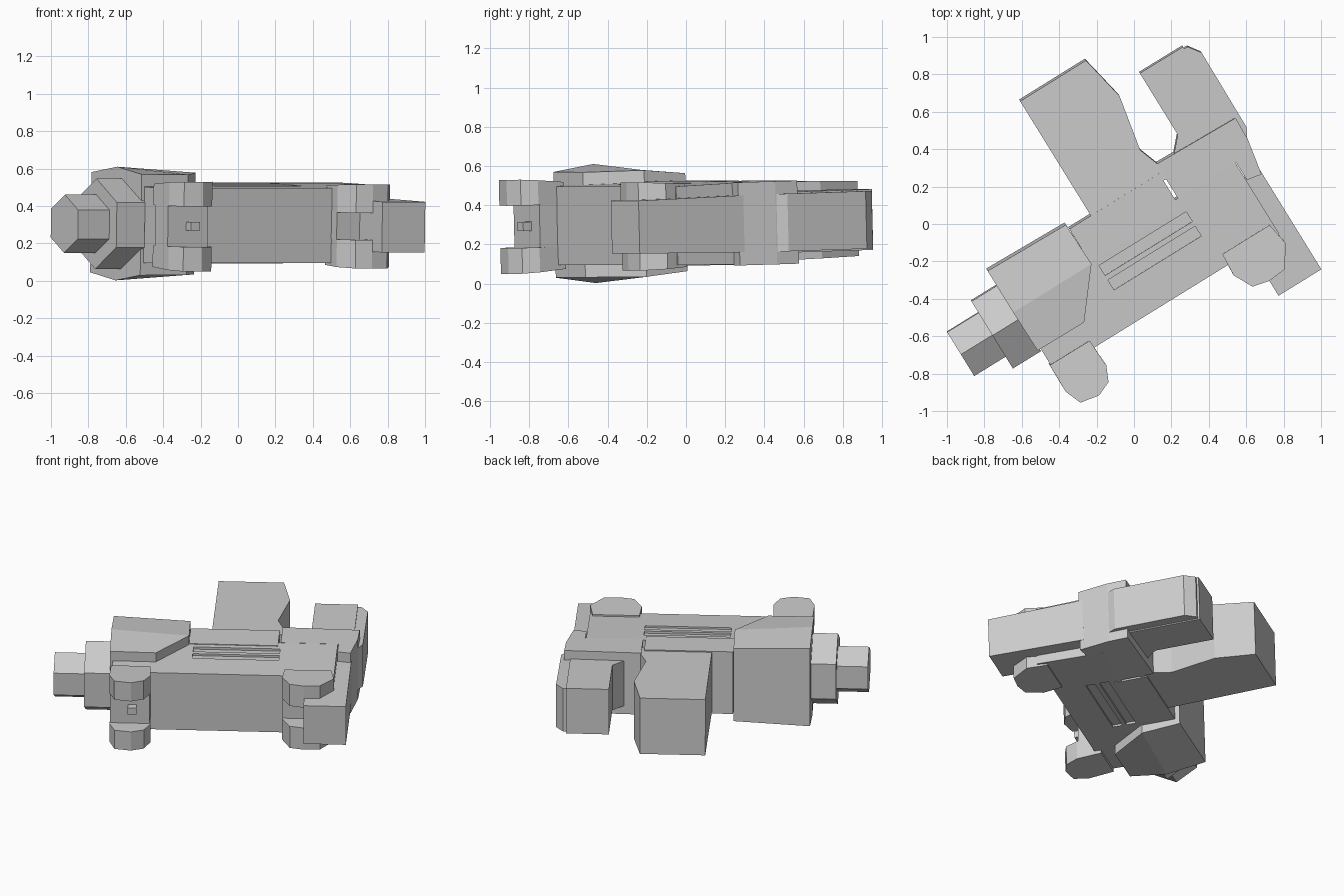
import bpy, bmesh
from math import atan, radians
from mathutils import Matrix

if "Cube" in bpy.data.objects:
    bpy.data.objects.remove(bpy.data.objects["Cube"])

# Common frame: the whole model lies flat, turned in plan and slightly tilted
FRAME = (Matrix.Translation((0, 0, 0.308)) @ Matrix.Rotation(radians(31.7), 4, 'Z')
         @ Matrix.Rotation(atan(0.028), 4, 'X'))


def prism(name, pts, lo=None, crease=None):
    """Outline of (u, v, half_height); symmetric about the mid plane,
    or from lo up to the height and mirrored below when lo is given."""
    bm = bmesh.new()
    top = [bm.verts.new(p) for p in pts]
    bot = [bm.verts.new((u, v, -h if lo is None else lo)) for u, v, h in pts]
    bm.faces.new(top)
    bm.faces.new(bot[::-1])
    n = len(pts)
    for i in range(n):
        j = (i + 1) % n
        bm.faces.new((top[i], bot[i], bot[j], top[j]))
    if crease:
        for ring in (top, bot):
            bmesh.ops.connect_verts(bm, verts=[ring[i] for i in crease])
    bmesh.ops.recalc_face_normals(bm, faces=bm.faces)
    me = bpy.data.meshes.new(name)
    bm.to_mesh(me)
    bm.free()
    ob = bpy.data.objects.new(name, me)
    bpy.context.collection.objects.link(ob)
    ob.matrix_world = FRAME
    if lo is not None:
        m = ob.modifiers.new("Mirror", 'MIRROR')
        m.use_axis = (False, False, True)
        m.use_mirror_merge = False
    return ob


def slab(name, u0, u1, v0, v1, h0, h1=None, lo=None):
    h1 = h0 if h1 is None else h1
    return prism(name, [(u0, v0, h0), (u1, v0, h0), (u1, v1, h1), (u0, v1, h1)], lo)


def flat(pts, h):
    return [(u, v, h) for u, v in pts]


# Main body with two long shallow slots on each side
body = slab("main_body", -0.775, 0.633, -0.445, 0.0, 0.2, 0.211)
for k, v in enumerate((-0.147, -0.238)):
    cutter = slab(f"slot_cutter_{k}", -0.276, 0.272, v, v + 0.062, 0.3, lo=0.193)
    cutter.hide_render = True
    cutter.hide_viewport = False
    cutter.display_type = 'WIRE'
    b = body.modifiers.new("Slot", 'BOOLEAN')
    b.operation = 'DIFFERENCE'
    b.solver = 'EXACT'
    b.object = cutter
bpy.context.view_layer.update()
deps = bpy.context.evaluated_depsgraph_get()
cut_mesh = bpy.data.meshes.new_from_object(body.evaluated_get(deps))
body.modifiers.clear()
body.data = cut_mesh
for o in [o for o in bpy.data.objects if o.name.startswith("slot_cutter")]:
    bpy.data.objects.remove(o)

# Lower panel under the body
slab("lower_panel", -0.308, 0.256, -0.05, 0.165, 0.214)

# Wide front housing with a creased cheek on each side
prism("front_housing", [(-0.798, 0.205, 0.268), (-0.798, -0.055, 0.304), (-0.794, -0.298, 0.27),
                        (-0.503, -0.3, 0.268), (-0.306, -0.055, 0.272), (-0.312, 0.195, 0.25)],
      crease=(1, 4))


# Six-sided stepped muzzle
def hex_tube(name, u0, u1, half_v, side, peak, mid=-0.103):
    prism(name, [(u0, mid + half_v, side), (u0, mid, peak), (u0, mid - half_v, side),
                 (u1, mid - half_v, side), (u1, mid, peak), (u1, mid + half_v, side)],
          crease=(1, 4))


hex_tube("muzzle_collar", -0.957, -0.78, 0.211, 0.12, 0.242)
hex_tube("muzzle_tip", -1.154, -0.94, 0.138, 0.077, 0.156)

# Front sight: paired ears, bridge and post
prism("front_sight_ears", [(-0.78, -0.40, 0.222), (-0.782, -0.563, 0.235), (-0.746, -0.656, 0.24),
                           (-0.64, -0.675, 0.24), (-0.56, -0.641, 0.24), (-0.523, -0.559, 0.235),
                           (-0.53, -0.40, 0.222)], lo=0.108)
slab("front_sight_bridge", -0.78, -0.53, -0.55, -0.42, 0.108)
slab("front_sight_post", -0.665, -0.61, -0.6, -0.54, 0.023)

# Rear sight: paired ears and bridge
prism("rear_sight_ears", [(0.317, -0.38, 0.212), (0.309, -0.508, 0.22), (0.363, -0.612, 0.225),
                          (0.455, -0.633, 0.225), (0.555, -0.624, 0.225), (0.637, -0.51, 0.22),
                          (0.614, -0.38, 0.212)], lo=0.072)
slab("rear_sight_bridge", 0.312, 0.62, -0.5, -0.42, 0.072)

# Rear block and the stock plate passing behind the body
prism("rear_block", flat([(0.272, -0.002), (0.637, -0.002), (0.637, -0.111), (0.72, -0.127),
                          (0.756, 0.074), (0.76, 0.203), (0.272, 0.215)], 0.212))
slab("stock_upper", 0.456, 0.725, -0.729, -0.1, 0.135, 0.145)

# Stock lower half with a bevelled outer plate
prism("stock_lower", flat([(0.36, 0.19), (0.45, 0.288), (0.45, 0.674), (0.722, 0.673),
                           (0.722, 0.19)], 0.155))
prism("stock_outer_plate", flat([(0.715, 0.66), (0.742, 0.66), (0.789, 0.594), (0.784, 0.128),
                                 (0.75, 0.068), (0.715, 0.068)], 0.147))

# Thick handle with a kinked rear edge
prism("handle", [(-0.173, 0.12, 0.208), (-0.173, 0.884, 0.192), (0.241, 0.885, 0.192),
                 (0.294, 0.629, 0.197), (0.236, 0.325, 0.204), (0.279, 0.204, 0.206),
                 (0.279, 0.12, 0.208)])
